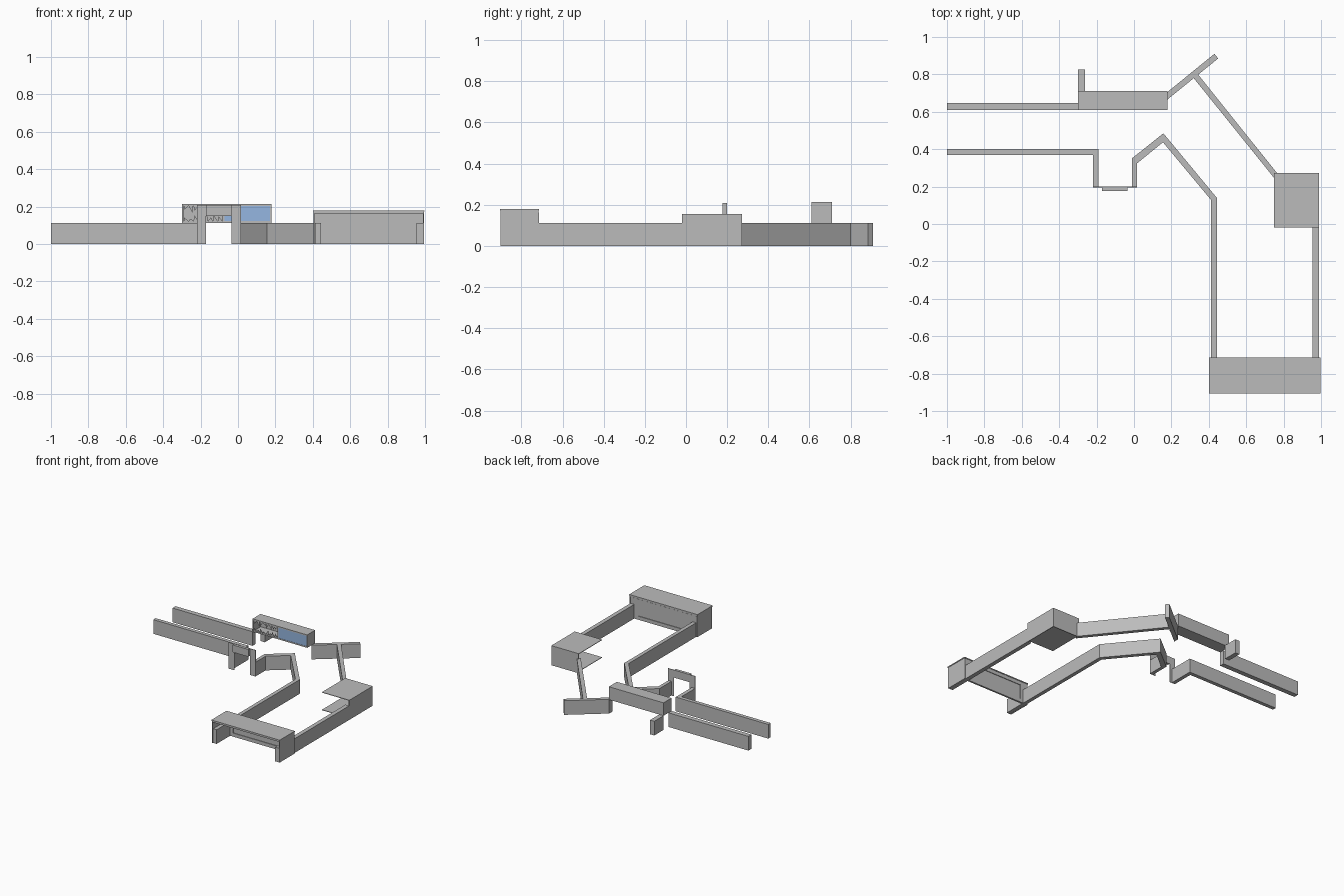
import bpy, bmesh, math, random
from mathutils import Vector

if "Cube" in bpy.data.objects:
    bpy.data.objects.remove(bpy.data.objects["Cube"])

def material(name, rgb):
    m = bpy.data.materials.new(name)
    m.diffuse_color = (*rgb, 1)
    m.use_nodes = True
    m.node_tree.nodes["Principled BSDF"].inputs["Base Color"].default_value = m.diffuse_color
    return m

GRAY = material("concrete gray", (0.5, 0.5, 0.5))
BLUE = material("window blue", (0.30, 0.47, 0.75))

def prism(name, pts, lo, hi, mat=GRAY, axis='z'):
    """Extrude a flat outline: axis z takes (x, y) points, axis y takes (x, z) points."""
    bm = bmesh.new()
    place = (lambda p: (p[0], p[1], lo)) if axis == 'z' else (lambda p: (p[0], lo, p[1]))
    face = bm.faces.new([bm.verts.new(place(p)) for p in pts])
    ext = bmesh.ops.extrude_face_region(bm, geom=[face])
    move = Vector((0, 0, hi - lo)) if axis == 'z' else Vector((0, hi - lo, 0))
    bmesh.ops.translate(bm, vec=move, verts=[v for v in ext['geom'] if isinstance(v, bmesh.types.BMVert)])
    bmesh.ops.recalc_face_normals(bm, faces=bm.faces)
    me = bpy.data.meshes.new(name)
    bm.to_mesh(me)
    bm.free()
    me.materials.append(mat)
    ob = bpy.data.objects.new(name, me)
    bpy.context.collection.objects.link(ob)
    return ob

def box(name, x0, x1, y0, y1, z0, z1, mat=GRAY):
    return prism(name, [(x0, y0), (x1, y0), (x1, y1), (x0, y1)], z0, z1, mat)

def frame(name, x0, x1, z0, z1, y0, y1, left, right, bottom, top):
    """Rectangular wall with an opening, made of posts and rails."""
    box(name + "_left_post", x0, x0 + left, y0, y1, z0, z1)
    box(name + "_right_post", x1 - right, x1, y0, y1, z0, z1)
    box(name + "_top_rail", x0 + left, x1 - right, y0, y1, z1 - top, z1)
    if bottom:
        box(name + "_bottom_rail", x0 + left, x1 - right, y0, y1, z0, z0 + bottom)

H = 0.112  # common wall height

# Low corridor walls
box("north_west_wall", -1, -0.30, 0.61, 0.648, 0, H)
box("north_stub_wall", -0.30, -0.263, 0.71, 0.825, 0, H)
prism("south_west_wall", [(-1, 0.37), (-0.22, 0.37), (-0.22, 0.20), (-0.19, 0.20),
                          (-0.19, 0.40), (-1, 0.40)], 0, H)
prism("inner_wall", [(-0.012, 0.20), (0.015, 0.20), (0.015, 0.323), (0.155, 0.437), (0.413, 0.127),
                     (0.413, -0.90), (0.443, -0.90), (0.443, 0.14), (0.157, 0.485), (-0.012, 0.35)], 0, H)
prism("north_diagonal_wall", [(0.178, 0.665), (0.45, 0.885), (0.43, 0.91), (0.178, 0.705)], 0, H)
prism("east_diagonal_wall", [(0.315, 0.785), (0.75, 0.245), (0.765, 0.272), (0.342, 0.80)], 0, H)
box("east_wall", 0.955, 0.988, -0.90, -0.02, 0, H)

# Doorway: thin sheet with a thicker lintel
frame("doorway", -0.22, 0.016, 0, 0.208, 0.196, 0.20, 0.05, 0.05, 0, 0.06)
box("doorway_lintel", -0.17, -0.034, 0.177, 0.198, 0.15, 0.208)

# Overhead window block
X0, X1, Z0, Z1 = -0.30, 0.178, H, 0.214
frame("window_block_front", X0, X1, Z0, Z1, 0.61, 0.616, 0.008, 0.006, 0.010, 0.010)
box("window_mullion", -0.082, -0.072, 0.61, 0.616, Z0 + 0.01, Z1 - 0.01)
box("blue_window", -0.072, 0.172, 0.612, 0.615, Z0 + 0.01, Z1 - 0.01, BLUE)
box("window_block_back", X0, X1, 0.704, 0.71, Z0, Z1)
box("window_block_top", X0, X1, 0.616, 0.704, Z1 - 0.005, Z1)
box("window_block_floor", X0, X1, 0.616, 0.704, Z0, Z0 + 0.005)
for label, x in (("left", X0), ("right", X1 - 0.006)):
    box("window_block_" + label, x, x + 0.006, 0.616, 0.704, Z0 + 0.005, Z1 - 0.005)

# Broken pane shards around the left opening
random.seed(4)
for i in range(8):
    x = -0.29 + i * 0.026
    for z, d in ((Z0 + 0.01, 1), (Z1 - 0.01, -1)):
        tip = z + d * random.uniform(0.012, 0.038)
        prism("broken_pane_shard", [(x, z), (x + 0.025, z), (x + random.uniform(0, 0.025), tip)],
              0.612, 0.614, axis='y')

# East alcove: open to the west and the south
AX0, AX1, AY0, AY1, AZ = 0.748, 0.988, -0.02, 0.272, 0.155
box("alcove_roof", AX0, AX1, AY0, AY1, AZ - 0.004, AZ)
box("alcove_floor", AX0, AX1, AY0, AY1, 0.012, 0.016)
box("alcove_back_wall", AX0, AX1, AY1 - 0.005, AY1, 0, AZ - 0.004)
box("alcove_east_wall", AX1 - 0.005, AX1, AY0, AY1 - 0.005, 0, AZ - 0.004)

# South shelter: roof, side walls and a back wall with a recessed panel
SX0, SX1, SY0, SY1 = 0.40, 0.998, -0.905, -0.715
box("shelter_roof", SX0, SX1, SY0, SY1, 0.172, 0.18)
box("shelter_roof_band", SX0 + 0.003, SX1 - 0.003, SY0 + 0.004, SY1 - 0.003, 0.163, 0.172)
for label, x in (("west", SX0 + 0.003), ("east", SX1 - 0.009)):
    box("shelter_" + label + "_side", x, x + 0.006, SY0 + 0.003, SY1, 0, 0.163)
frame("shelter_back", SX0 + 0.009, SX1 - 0.009, 0, 0.163, -0.731, -0.717, 0.06, 0.065, 0.028, 0.02)
box("shelter_back_panel", 0.469, 0.924, -0.726, -0.722, 0.028, 0.143)
